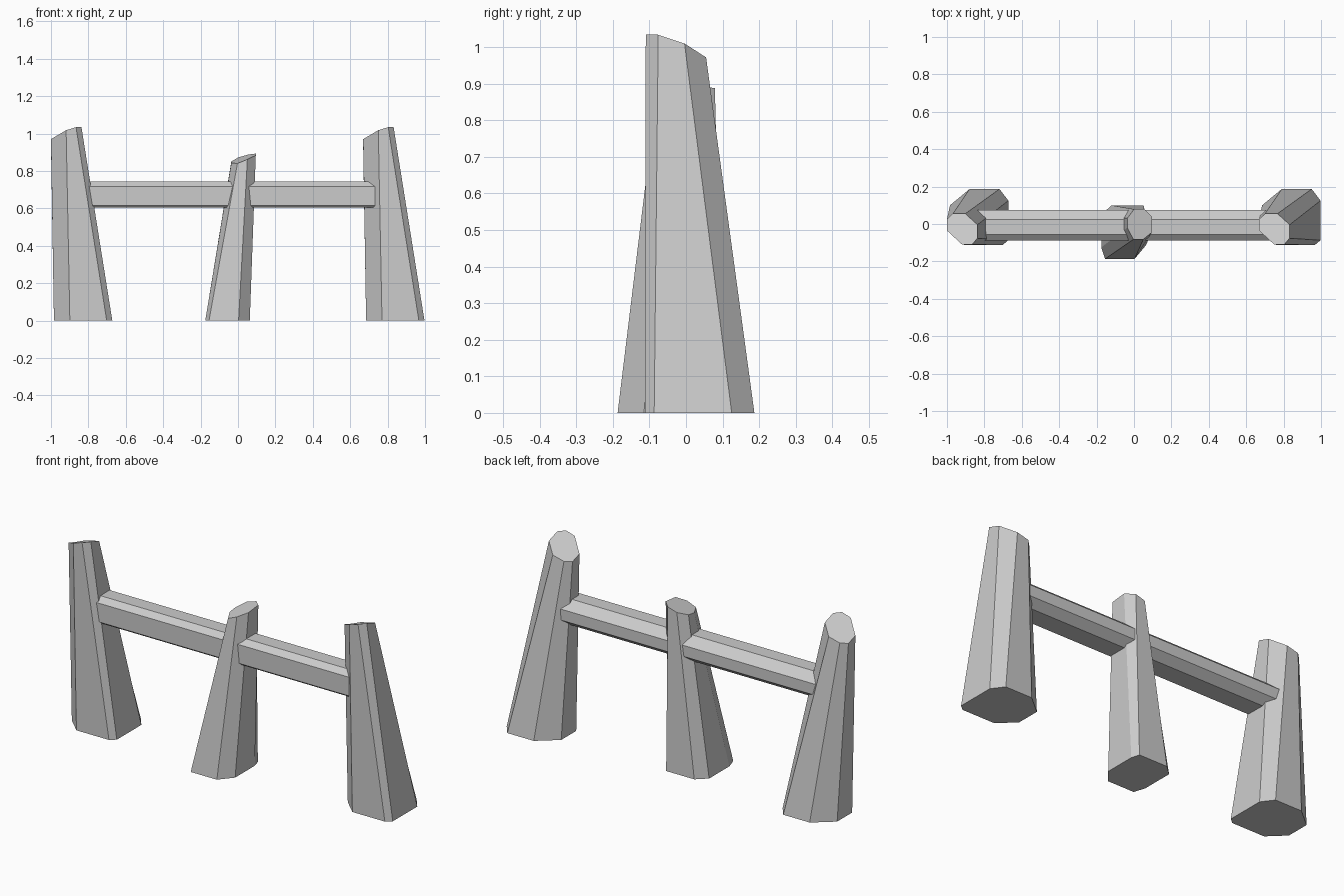
import bpy, bmesh


def loft(name, ring_a, ring_b, offset=0.0):
    """Join two matching rings of points into a closed, flat-shaded solid."""
    bm = bmesh.new()
    a = [bm.verts.new((x + offset, y, z)) for x, y, z in ring_a]
    b = [bm.verts.new((x + offset, y, z)) for x, y, z in ring_b]
    n = len(a)
    for i in range(n):
        j = (i + 1) % n
        bm.faces.new((a[i], a[j], b[j], b[i]))
    bm.faces.new(a[::-1])
    bm.faces.new(b)
    bmesh.ops.recalc_face_normals(bm, faces=bm.faces)
    mesh = bpy.data.meshes.new(name)
    bm.to_mesh(mesh)
    bm.free()
    obj = bpy.data.objects.new(name, mesh)
    bpy.context.collection.objects.link(obj)
    return obj


# Outer posts: leaning tapered octagons with slanted tops
outer_base = [(0.685, -0.03, 0), (0.77, -0.112, 0), (0.967, -0.112, 0), (0.997, -0.087, 0),
              (0.997, 0.125, 0), (0.95, 0.187, 0), (0.79, 0.187, 0), (0.685, 0.10, 0)]
outer_top = [(0.669, -0.035, 0.97), (0.75, -0.11, 1.018), (0.803, -0.11, 1.034), (0.832, -0.076, 1.034),
             (0.832, -0.004, 1.01), (0.767, 0.055, 0.972), (0.70, 0.055, 0.955), (0.669, 0.025, 0.95)]
for name, offset in (("right_post", 0.0), ("left_post", -1.669)):
    loft(name, outer_base, outer_top, offset)

# Middle post: shorter, leaning the other way
mid_base = [(-0.175, -0.125, 0), (-0.155, -0.187, 0), (0.003, -0.187, 0), (0.063, -0.115, 0),
            (0.063, 0.055, 0), (0.05, 0.10, 0), (-0.12, 0.10, 0), (-0.175, 0.05, 0)]
mid_top = [(-0.036, -0.02, 0.843), (-0.003, -0.082, 0.84), (0.05, -0.082, 0.862), (0.095, -0.045, 0.884),
           (0.095, 0.04, 0.893), (0.055, 0.079, 0.888), (0.0, 0.079, 0.872), (-0.036, 0.03, 0.85)]
loft("middle_post", mid_base, mid_top)

# Rail running through all posts
profile = [(-0.087, 0.615), (-0.087, 0.717), (-0.056, 0.743), (0.024, 0.743),
           (0.074, 0.70), (0.074, 0.64), (0.03, 0.604), (-0.075, 0.604)]
loft("rail", [(-0.84, y, z) for y, z in profile], [(0.78, y, z) for y, z in profile])
